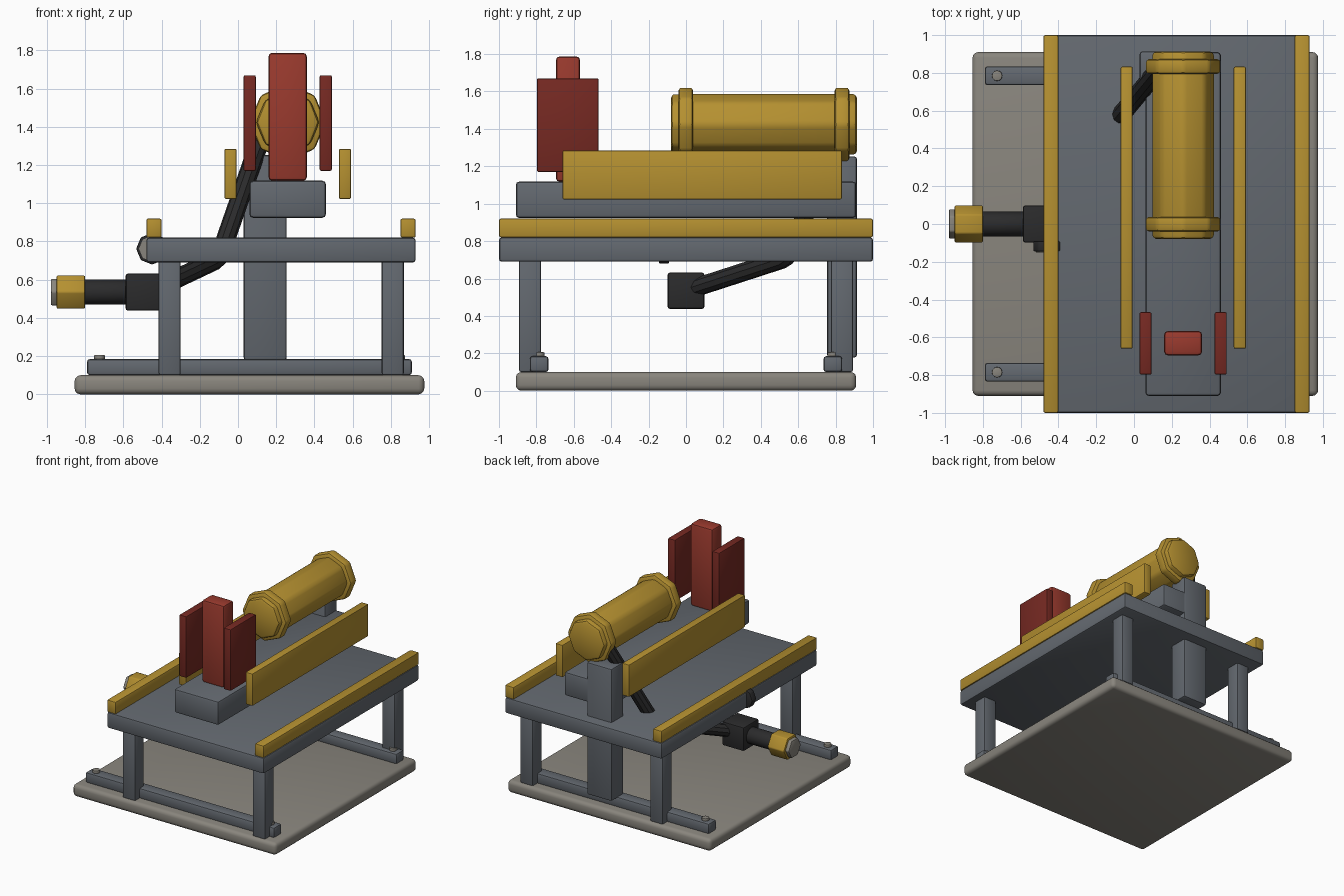
import bpy
from math import radians
from mathutils import Vector

old = bpy.data.objects.get("Cube")
if old:
    bpy.data.objects.remove(old, do_unlink=True)


def material(name, r, g, b):
    m = bpy.data.materials.new(name)
    m.use_nodes = True
    m.diffuse_color = (r, g, b, 1)
    bsdf = next(n for n in m.node_tree.nodes if n.type == 'BSDF_PRINCIPLED')
    bsdf.inputs["Base Color"].default_value = (r, g, b, 1)
    return m


STEEL = material("steel grey", .125, .14, .16)
YELLOW = material("machine yellow", .46, .28, .03)
RED = material("bright red", .32, .042, .027)
DARK_RED = material("dark red", .18, .022, .016)
STONE = material("warm grey", .25, .235, .205)
BLACK = material("rubber black", .024, .024, .025)


def finish(name, mat, bevel, segments=2):
    ob = bpy.context.object
    ob.name = name
    ob.data.materials.clear()
    ob.data.materials.append(mat)
    if bevel:
        mod = ob.modifiers.new("Bevel", 'BEVEL')
        mod.width, mod.segments = bevel, segments
        mod.limit_method, mod.angle_limit = 'ANGLE', radians(35)
        bpy.ops.object.modifier_apply(modifier=mod.name)
    bpy.ops.object.shade_smooth_by_angle(angle=radians(32))
    return ob


def box(name, mat, x, y, z, bevel=.012, segments=2):
    """Box from its (min, max) range on each axis."""
    lo, hi = map(Vector, zip(x, y, z))
    bpy.ops.mesh.primitive_cube_add(size=1, location=(lo + hi) / 2)
    bpy.context.object.scale = hi - lo
    bpy.ops.object.transform_apply(location=False, rotation=False, scale=True)
    return finish(name, mat, bevel, segments)


def rod(name, mat, start, end, radius, sides, bevel=.01):
    """Prism between two points, with a corner on a sideways axis."""
    a, b = Vector(start), Vector(end)
    d = b - a
    bpy.ops.mesh.primitive_cylinder_add(vertices=sides, radius=radius, depth=d.length,
                                        location=(a + b) / 2)
    ob = bpy.context.object
    if abs(d.x) > .001:
        ob.rotation_euler = (0, radians(90), 0)
    elif abs(d.y) > .001:
        ob.rotation_euler = (radians(90), 0, 0)
    bpy.ops.object.transform_apply(location=False, rotation=True, scale=False)
    return finish(name, mat, bevel)


# Base slab and table
box("base_slab", STONE, (-.855, .975), (-.91, .91), (0, .10), .03, 3)
box("table_top", STEEL, (-.48, .93), (-1, 1), (.69, .82), .015)
for side, x in (("right", -.48), ("left", .85)):
    box(side + "_edge_rail", YELLOW, (x, x + .08), (-1, 1), (.82, .92), .01)

# Legs, floor beams and bolts, front and back
for end, s in (("front", -1), ("back", 1)):
    y = sorted((s * .735, s * .835))
    box(end + "_floor_beam", STEEL, (-.79, .91), y, (.10, .185), .015)
    leg_y = sorted((s * .775, s * .893))
    for side, x in (("right", -.416), ("left", .752)):
        box(f"{end}_{side}_leg", STEEL, (x, x + .116), leg_y, (.10, .70))
    for side, x in (("right", -.725), ("left", .845)):
        rod(f"{end}_{side}_bolt", STONE, (x, s * .785, .18), (x, s * .785, .206), .028, 12, .004)

# Column and raised carriage
box("back_column", STEEL, (.03, .255), (.755, .914), (.177, 1.253), .015)
box("carriage", STEEL, (.06, .46), (-.91, .91), (.924, 1.118), .018)
for side, x in (("right", -.071), ("left", .528)):
    box(side + "_guide_plate", YELLOW, (x, x + .064), (-.66, .833), (1.023, 1.285), .008)

# Upright block with side plates
box("upright_block", RED, (.16, .36), (-.695, -.567), (1.118, 1.787), .018)
for side, x in (("right", .029), ("left", .427)):
    box(side + "_clamp_plate", DARK_RED, (x, x + .064), (-.797, -.467), (1.17, 1.67), .008)

# Horizontal cylinder with collars
CX, CZ = .26, 1.424
rod("cylinder_body", YELLOW, (CX, -.08, CZ), (CX, .914, CZ), .166, 8, .022)
for end, y in (("front", -.04), ("back", .795)):
    rod(end + "_collar", YELLOW, (CX, y, CZ), (CX, y + .078, CZ), .2, 8, .018)

# Inlet pipe, coupling and junction block
PZ = .535
box("junction_block", BLACK, (-.588, -.392), (-.098, .098), (.438, .632), .012)
rod("inlet_pipe", BLACK, (-.82, 0, PZ), (-.57, 0, PZ), .065, 16, .004)
rod("hex_coupling", YELLOW, (-.95, 0, PZ), (-.80, 0, PZ), .1, 6, .008)
rod("pipe_tip", STONE, (-.98, 0, PZ), (-.94, 0, PZ), .08, 6, .008)

# Bent hose from junction to cylinder
curve = bpy.data.curves.new("hose", 'CURVE')
curve.dimensions = '3D'
curve.bevel_depth, curve.bevel_resolution = .05, 3
curve.use_fill_caps = True
points = [Vector(p) for p in ((-.47, 0, PZ), (-.10, .54, .71), (.14, .83, 1.4))]
a, bend, c = points
near = bend + (a - bend).normalized() * .04
far = bend + (c - bend).normalized() * .04
path = [a, near, (near + far + bend * 2) / 4, far, c]
spline = curve.splines.new('POLY')
spline.points.add(len(path) - 1)
for pt, co in zip(spline.points, path):
    pt.co = (*co, 1)
hose = bpy.data.objects.new("hose", curve)
bpy.context.collection.objects.link(hose)
bpy.ops.object.select_all(action='DESELECT')
hose.select_set(True)
bpy.context.view_layer.objects.active = hose
bpy.ops.object.convert(target='MESH')
finish("hose", BLACK, 0)

# Round gauge on the table edge
GX, GZ = -.45, .762
rod("gauge_body", BLACK, (GX, -.145, GZ), (GX, -.09, GZ), .083, 8, .006)
rod("gauge_face", STONE, (GX, -.152, GZ), (GX, -.144, GZ), .068, 8, 0)
